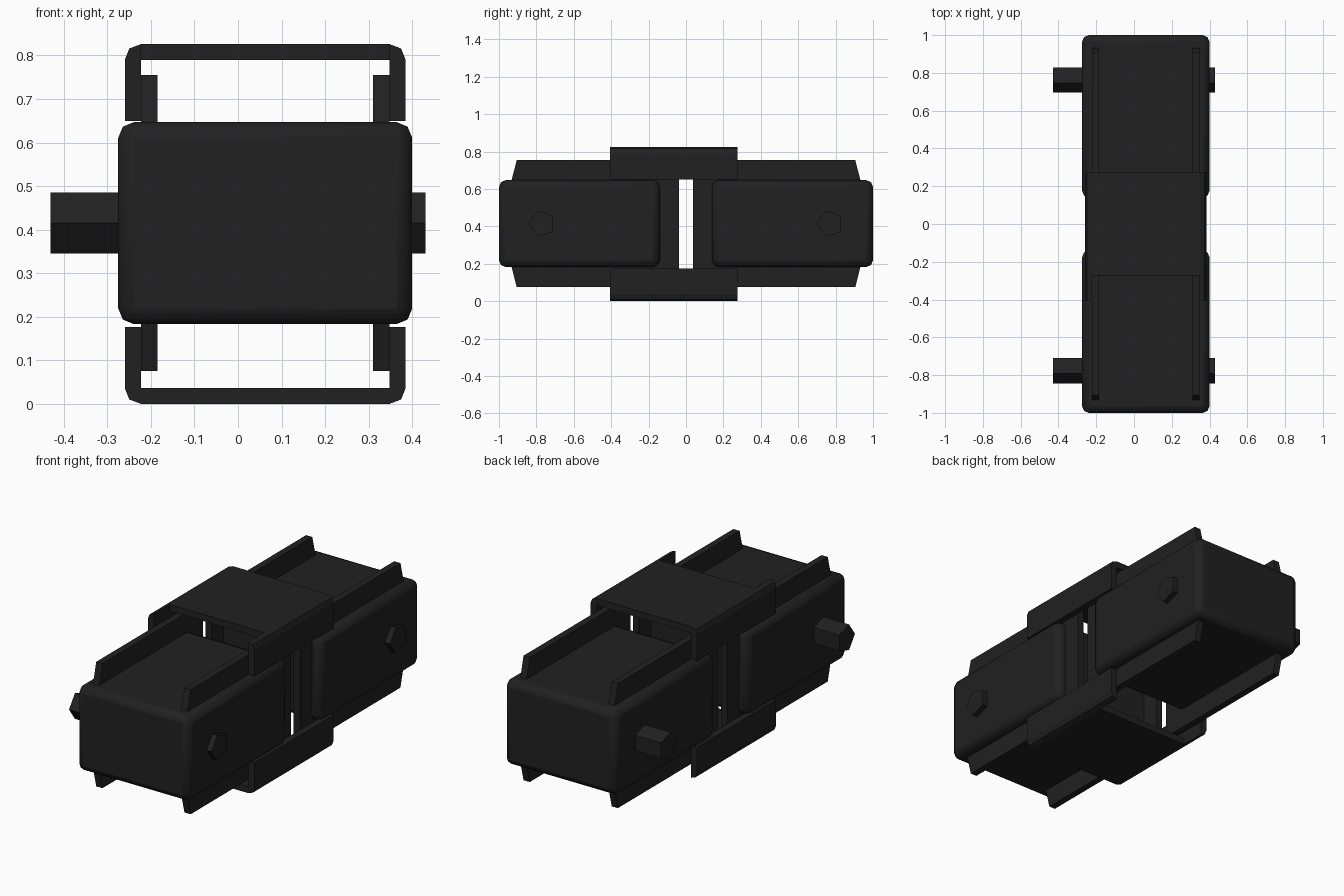
import bpy, bmesh, math
from mathutils import Vector

if "Cube" in bpy.data.objects:
    bpy.data.objects.remove(bpy.data.objects["Cube"])

CX, CZ = 0.0625, 0.413   # centre of the housing section

black = bpy.data.materials.new("black_plastic")
black.diffuse_color = (0.015, 0.015, 0.015, 1)
black.use_nodes = True
black.node_tree.nodes["Principled BSDF"].inputs["Base Color"].default_value = black.diffuse_color


def finish(bm, name):
    bmesh.ops.recalc_face_normals(bm, faces=bm.faces)
    me = bpy.data.meshes.new(name)
    bm.to_mesh(me)
    bm.free()
    ob = bpy.data.objects.new(name, me)
    bpy.context.collection.objects.link(ob)
    me.materials.append(black)
    return ob


def prism_x(name, profile, x0, x1):
    """Extrude a (y, z) profile along x."""
    bm = bmesh.new()
    a = [bm.verts.new((x0, y, z)) for y, z in profile]
    b = [bm.verts.new((x1, y, z)) for y, z in profile]
    bm.faces.new(a)
    bm.faces.new(b)
    n = len(profile)
    for i in range(n):
        j = (i + 1) % n
        bm.faces.new((a[i], a[j], b[j], b[i]))
    return finish(bm, name)


# rounded housings
def housing(name, side):
    bm = bmesh.new()
    bmesh.ops.create_cube(bm, size=1)
    for v in bm.verts:
        v.co = Vector((v.co.x * 0.675, v.co.y * 0.86, v.co.z * 0.464))
        v.co += Vector((CX, side * 0.57, CZ + 0.002))
    ob = finish(bm, name)
    bev = ob.modifiers.new("round", 'BEVEL')
    bev.width, bev.segments = 0.036, 2
    bpy.context.view_layer.objects.active = ob
    ob.select_set(True)
    bpy.ops.object.shade_smooth_by_angle(angle=math.radians(40))
    ob.select_set(False)


# U-shaped clips: flanges run the full length, the web covers part of it
def clip(name, flipped):
    bm = bmesh.new()
    section = [(0.3225, 0.65), (0.3225, 0.79), (0.312, 0.816),
               (0.2855, 0.826), (0.2855, 0.79), (0.2855, 0.65)]
    stations = (-0.407, -0.272, 0.275)

    def place(x, y, z):
        return (x, -0.132 - y, 0.826 - z) if flipped else (x, y, z)

    rings = {}
    for s in (-1, 1):
        r = [[bm.verts.new(place(CX + s * x, y, z)) for x, z in section]
             for y in stations]
        rings[s] = r
        for k in (0, 1):
            for i in range(6):
                if k == 1 and i == 3:
                    continue
                j = (i + 1) % 6
                bm.faces.new((r[k][i], r[k][j], r[k + 1][j], r[k + 1][i]))
        bm.faces.new(r[0])
        bm.faces.new(r[2])
    l, r = rings[-1], rings[1]
    for i in (3, 4):
        bm.faces.new((l[1][i], r[1][i], r[2][i], l[2][i]))
    for k in (1, 2):
        bm.faces.new((l[k][3], r[k][3], r[k][4], l[k][4]))
    finish(bm, name)


for label, side in (("front", -1), ("back", 1)):
    housing(label + "_housing", side)
    # tall side plates with tapered outer ends
    plate = [(side * y, z) for y, z in
             ((0.037, 0.075), (0.905, 0.075), (0.933, 0.185),
              (0.933, 0.645), (0.905, 0.755), (0.037, 0.755))]
    for s, lr in ((-1, "left"), (1, "right")):
        prism_x(f"{label}_{lr}_plate", plate, CX + s * 0.2475, CX + s * 0.285)
    # five-sided pin through the housing, pointing to the front
    pin = []
    for i in range(5):
        a = math.pi + i * math.tau / 5
        pin.append((side * 0.77 + 0.0735 * math.cos(a), 0.415 + 0.0735 * math.sin(a)))
    prism_x(label + "_pin", pin, -0.43, 0.43)

clip("top_clip", False)
clip("bottom_clip", True)
